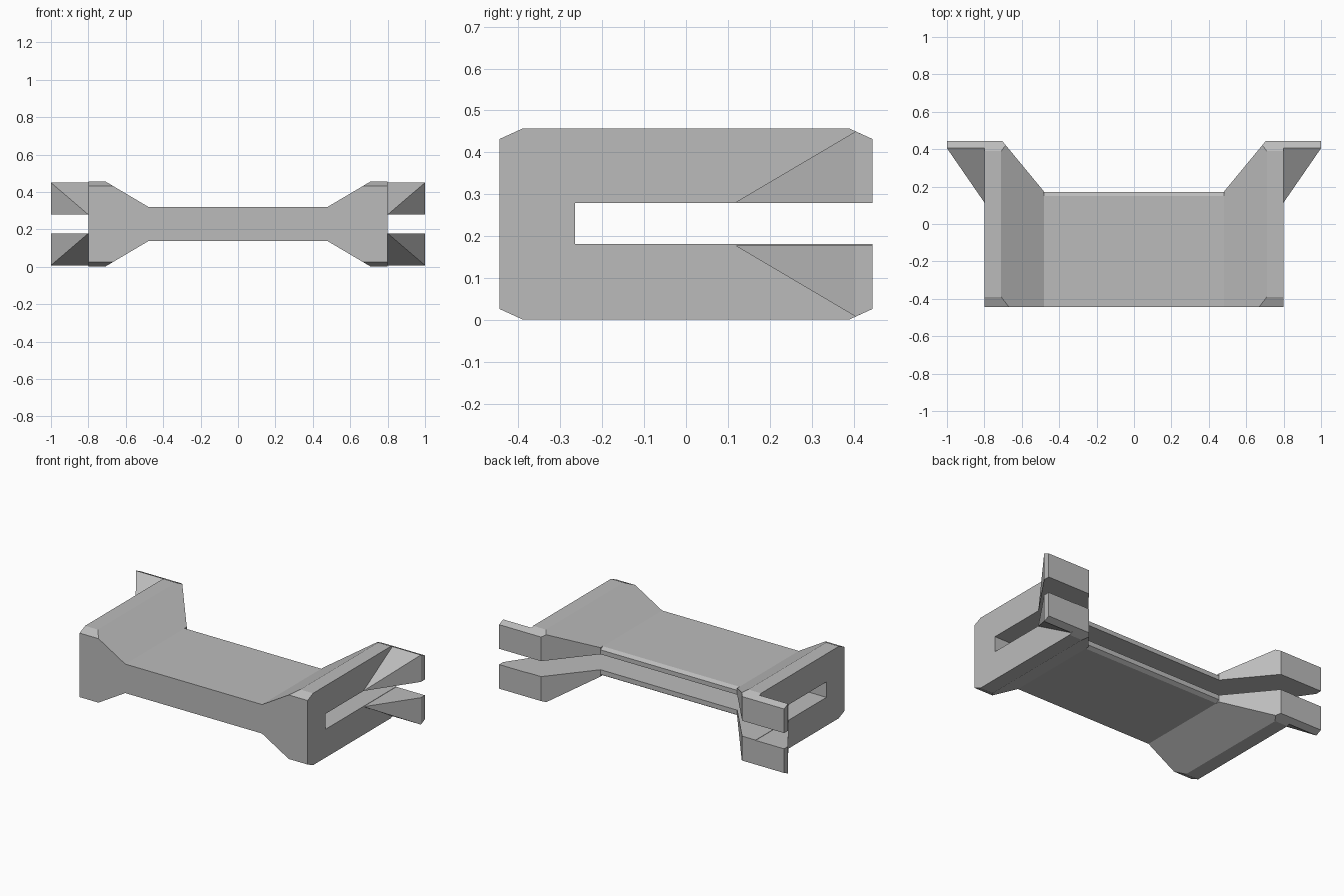
import bpy, bmesh
from mathutils import Vector

if "Cube" in bpy.data.objects:
    bpy.data.objects.remove(bpy.data.objects["Cube"], do_unlink=True)

grey = bpy.data.materials.new("plain_grey")
grey.use_nodes = True
grey.diffuse_color = (0.5, 0.5, 0.5, 1)
grey.node_tree.nodes["Principled BSDF"].inputs["Base Color"].default_value = (0.5, 0.5, 0.5, 1)

MID = 0.229            # height of the horizontal mirror plane
FRONT, BACK = -0.445, 0.445


def finish(bm, name):
    bmesh.ops.recalc_face_normals(bm, faces=bm.faces[:])
    mesh = bpy.data.meshes.new(name)
    bm.to_mesh(mesh)
    bm.free()
    mesh.materials.append(grey)
    obj = bpy.data.objects.new(name, mesh)
    bpy.context.collection.objects.link(obj)
    return obj


def prism(points, offset):
    bm = bmesh.new()
    face = bm.faces.new([bm.verts.new(p) for p in points])
    new = bmesh.ops.extrude_face_region(bm, geom=[face])["geom"]
    verts = [v for v in new if isinstance(v, bmesh.types.BMVert)]
    bmesh.ops.translate(bm, verts=verts, vec=offset)
    return bm


def slice_off(bm, point, normal):
    geom = bm.verts[:] + bm.edges[:] + bm.faces[:]
    bmesh.ops.bisect_plane(bm, geom=geom, plane_co=point, plane_no=normal, clear_outer=True)
    bmesh.ops.holes_fill(bm, edges=[e for e in bm.edges if e.is_boundary])


# Body: dumbbell profile run from front to back
half = [(0.8, 0.228), (0.71, 0.228), (0.48, 0.092)]
upper = half + [(-x, h) for x, h in reversed(half)]
outline = upper + [(x, -h) for x, h in reversed(upper)]
bm = prism([(x, FRONT, MID + h) for x, h in outline], (0, BACK - FRONT, 0))

# Chamfers on the front and back ends of the thick sides
for side in (1, -1):
    for up in (1, -1):
        slice_off(bm, Vector((0, side * 0.39, MID + up * 0.228)),
                  Vector((0, side * 0.025, up * 0.055)))
body = finish(bm, "body")


def cut(bm, name):
    tool = finish(bm, name)
    tool.hide_render = True
    tool.hide_viewport = True
    mod = body.modifiers.new(name, "BOOLEAN")
    mod.operation = "DIFFERENCE"
    mod.solver = "EXACT"
    mod.object = tool


# Flared notch at the back
cut(prism([(-0.48, 0.172, -0.1), (0.48, 0.172, -0.1), (0.751, 0.5, -0.1), (-0.751, 0.5, -0.1)],
          (0, 0, 0.8)), "notch_cutter")

# Slot open to the back, running through the full width
cut(prism([(-1.2, -0.265, 0.181), (-1.2, 0.6, 0.181), (-1.2, 0.6, 0.279), (-1.2, -0.265, 0.279)],
          (2.4, 0, 0)), "slot_cutter")

# Small chamfers along the back of the thin middle
for up, label in ((1, "upper"), (-1, "lower")):
    wedge = [(0.149, 0.092), (0.195, 0.064), (0.195, 0.12), (0.149, 0.12)]
    cut(prism([(-0.48, y, MID + up * h) for y, h in wedge], (0.96, 0, 0)),
        label + "_edge_cutter")

# Flared hooks at the back corners, above and below the slot
hook = [(0.8, 0.115, 0.05), (0.8, 0.405, 0.05), (0.8, 0.405, 0.221), (0.8, BACK, 0.05),
        (0.8, BACK, 0.203), (1, 0.405, 0.05), (1, 0.405, 0.221), (1, BACK, 0.05),
        (1, BACK, 0.203)]
for side, side_name in ((1, "left"), (-1, "right")):
    for up, level in ((1, "upper"), (-1, "lower")):
        bm = bmesh.new()
        for x, y, h in hook:
            bm.verts.new((side * x, y, MID + up * h))
        bmesh.ops.convex_hull(bm, input=bm.verts[:])
        bmesh.ops.dissolve_limit(bm, angle_limit=0.01, verts=bm.verts[:], edges=bm.edges[:])
        finish(bm, f"{side_name}_{level}_hook")
